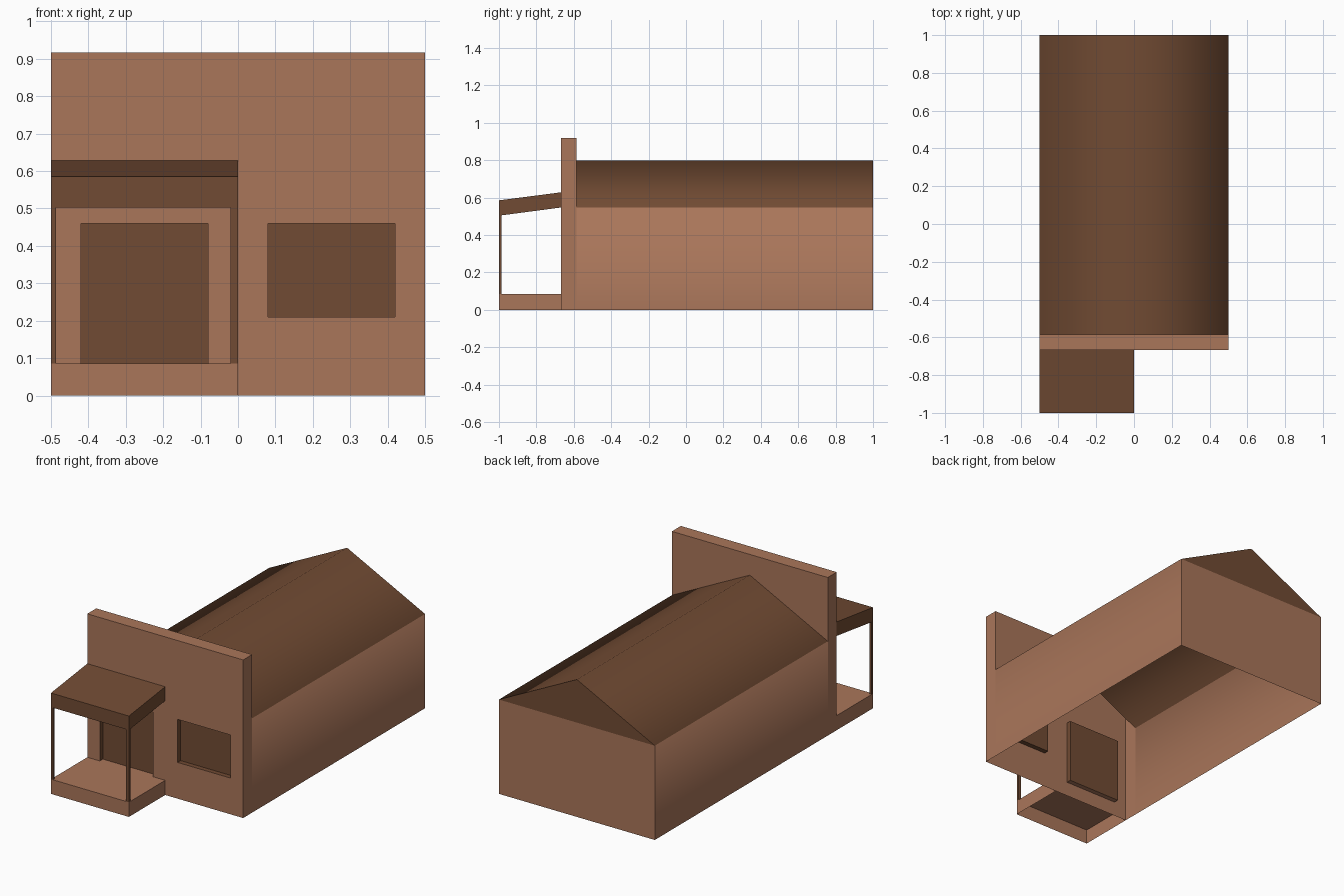
import bpy, bmesh, math

if "Cube" in bpy.data.objects:
    bpy.data.objects.remove(bpy.data.objects["Cube"])

def material(name, rgb):
    m = bpy.data.materials.new(name)
    m.diffuse_color = (*rgb, 1)
    m.use_nodes = True
    m.node_tree.nodes["Principled BSDF"].inputs["Base Color"].default_value = m.diffuse_color
    return m

MATS = [material("clay wall", (0.40, 0.18, 0.102)),
        material("dark brown roof", (0.165, 0.070, 0.033))]
LIGHT, DARK = 0, 1

def build(name, polys, smooth=False):
    """Mesh from (material, corner list) faces, welded; sharp above 70 degrees."""
    bm = bmesh.new()
    for mat, pts in polys:
        f = bm.faces.new([bm.verts.new(p) for p in pts])
        f.material_index = mat
        f.smooth = smooth
    bmesh.ops.remove_doubles(bm, verts=bm.verts[:], dist=1e-4)
    for e in bm.edges:
        if len(e.link_faces) == 2:
            e.smooth = e.calc_face_angle(0) < math.radians(70)
    me = bpy.data.meshes.new(name)
    bm.to_mesh(me)
    bm.free()
    for m in MATS:
        me.materials.append(m)
    ob = bpy.data.objects.new(name, me)
    bpy.context.collection.objects.link(ob)
    return ob

def extrude_x(prof, x0, x1, mat, skip=()):
    """Side faces and both caps of a (y, z) profile, counterclockwise seen from +x."""
    polys = []
    for i, a in enumerate(prof):
        b = prof[(i + 1) % len(prof)]
        if i not in skip:
            polys.append((mat, [(x0, *a), (x0, *b), (x1, *b), (x1, *a)][::-1]))
    polys.append((mat, [(x1, *p) for p in prof]))
    polys.append((mat, [(x0, *p) for p in reversed(prof)]))
    return polys

W, FRONT, BACK_OF_FRONT, REAR = 0.5, -0.667, -0.585, 1.0
EAVE, RIDGE, TOP, DECK = 0.547, 0.797, 0.917, 0.085

# main hall: open-bottomed shell with gabled roof, softly shaded across the eaves
prof = [(W, 0), (W, EAVE), (0, RIDGE), (-W, EAVE), (-W, 0)]
hall = []
for i in range(4):
    (xa, za), (xb, zb) = prof[i], prof[i + 1]
    hall.append((DARK if i in (1, 2) else LIGHT,
                 [(xa, BACK_OF_FRONT, za), (xa, REAR, za),
                  (xb, REAR, zb), (xb, BACK_OF_FRONT, zb)]))
hall.append((LIGHT, [(W, REAR, 0), (-W, REAR, 0), (-W, REAR, EAVE), (W, REAR, EAVE)]))
hall.append((DARK, [(W, REAR, EAVE), (-W, REAR, EAVE), (0, REAR, RIDGE)]))
build("main_hall", hall, smooth=True)

# false front: grid of wall cells, door and window cells left out
openings = [(-0.42, -0.08, DECK, 0.46), (0.08, 0.42, 0.21, 0.46)]
xs = [-W, -0.42, -0.08, 0.08, 0.42, W]
zs = [0, DECK, 0.21, 0.46, TOP]
wall = []
for x0, x1 in zip(xs, xs[1:]):
    for z0, z1 in zip(zs, zs[1:]):
        cx, cz = (x0 + x1) / 2, (z0 + z1) / 2
        if not any(a < cx < b and c < cz < d for a, b, c, d in openings):
            wall.append((LIGHT, [(x0, FRONT, z0), (x1, FRONT, z0),
                                 (x1, FRONT, z1), (x0, FRONT, z1)]))
wall += [
    (LIGHT, [(W, FRONT, 0), (W, BACK_OF_FRONT, 0), (W, BACK_OF_FRONT, TOP), (W, FRONT, TOP)]),
    (LIGHT, [(-W, BACK_OF_FRONT, 0), (-W, FRONT, 0), (-W, FRONT, TOP), (-W, BACK_OF_FRONT, TOP)]),
    (LIGHT, [(-W, FRONT, TOP), (W, FRONT, TOP), (W, BACK_OF_FRONT, TOP), (-W, BACK_OF_FRONT, TOP)]),
]
# back of the parapet, split at the ridge above the gable
B = BACK_OF_FRONT
wall.append((LIGHT, [(W, B, EAVE), (0, B, RIDGE), (0, B, TOP), (W, B, TOP)]))
wall.append((LIGHT, [(0, B, RIDGE), (-W, B, EAVE), (-W, B, TOP), (0, B, TOP)]))
build("front_wall", wall)

# recessed door and window
for name, (a, b, c, d) in zip(("door", "window"), openings):
    y = FRONT + 0.028
    ring = [(a, c), (b, c), (b, d), (a, d)]
    polys = [(DARK, [(x, y, z) for x, z in ring])]
    for i in range(4):
        (xa, za), (xb, zb) = ring[i], ring[(i + 1) % 4]
        polys.append((LIGHT if i == 0 and name == "door" else DARK,
                      [(xa, FRONT, za), (xb, FRONT, zb), (xb, y, zb), (xa, y, za)]))
    build(name, polys)

# porch deck, open below and against the wall
deck = [(-1, 0), (FRONT, 0), (FRONT, DECK), (-1, DECK)]
build("porch_deck", extrude_x(deck, -W, 0, LIGHT, skip=(0, 1)))

# sloping porch canopy
canopy = [(-1, 0.503), (FRONT, 0.547), (FRONT, 0.628), (-1, 0.585)]
build("porch_canopy", extrude_x(canopy, -W, 0, DARK, skip=(1,)))

# porch posts
post = [(-1, DECK), (-0.987, DECK), (-0.987, 0.505), (-1, 0.503)]
for name, x0, x1 in (("left_post", -W, -0.487), ("right_post", -0.02, 0)):
    build(name, extrude_x(post, x0, x1, DARK, skip=(0, 2)))
